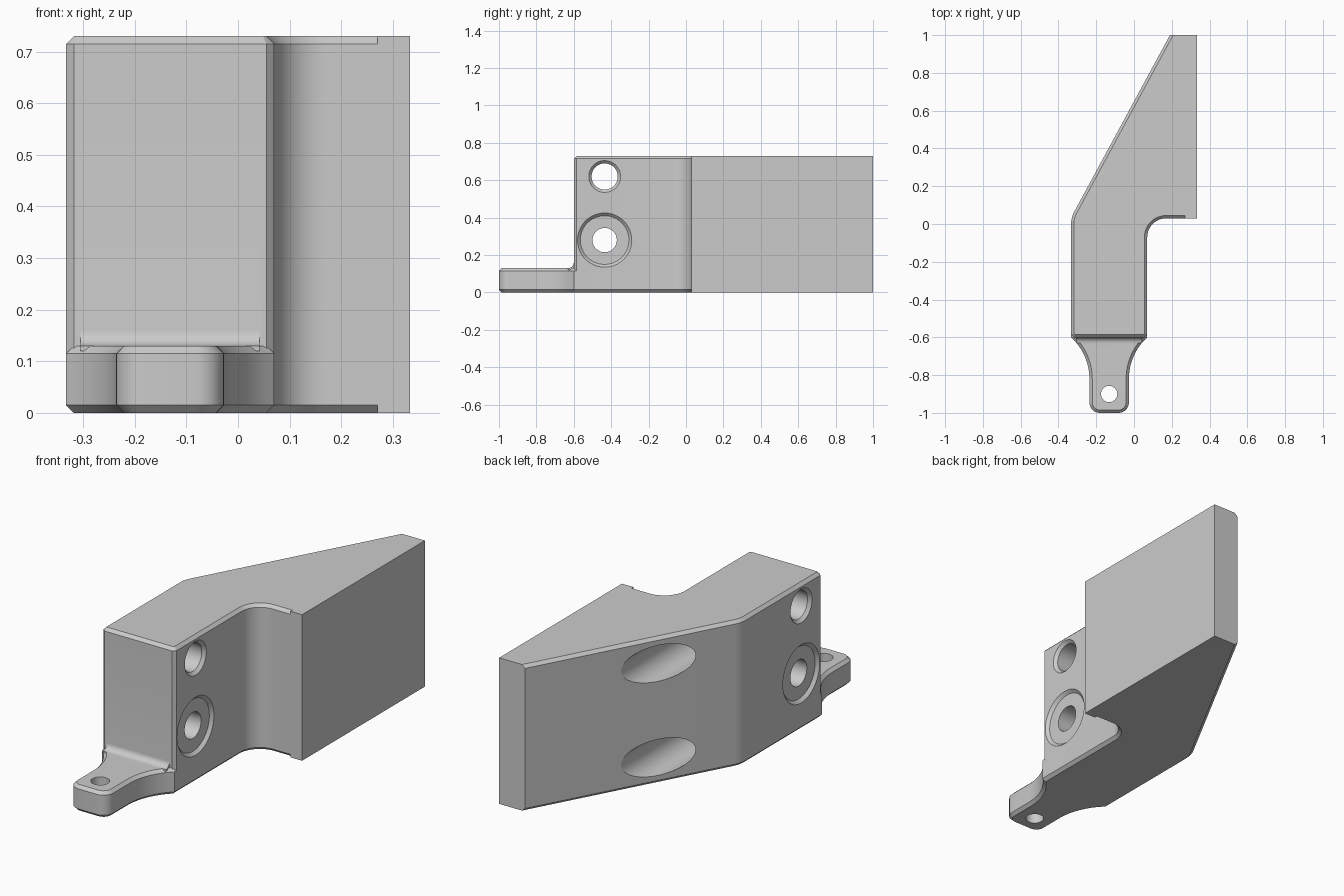
import bpy, bmesh
from math import sin, cos, radians, pi
from mathutils import Vector, Matrix

if "Cube" in bpy.data.objects:
    bpy.data.objects.remove(bpy.data.objects["Cube"])

C = 0.015          # chamfer size
H = 0.73           # body height
MID = -0.1315      # centre line of the shank


def make(name, bm):
    bmesh.ops.remove_doubles(bm, verts=bm.verts, dist=1e-5)
    bmesh.ops.dissolve_degenerate(bm, dist=1e-6, edges=bm.edges)
    bmesh.ops.recalc_face_normals(bm, faces=bm.faces)
    me = bpy.data.meshes.new(name)
    bm.to_mesh(me)
    bm.free()
    ob = bpy.data.objects.new(name, me)
    bpy.context.collection.objects.link(ob)
    return ob


def arc(cx, cy, r, a0, a1, n):
    return [(cx + r * cos(radians(a0 + (a1 - a0) * i / n)),
             cy + r * sin(radians(a0 + (a1 - a0) * i / n))) for i in range(n + 1)]


def inset(pts, offs):
    """Move each edge of a counter-clockwise outline inwards by its own offset."""
    out, n = [], len(pts)
    for i in range(n):
        p = Vector(pts[i])
        d0, d1 = p - Vector(pts[i - 1]), Vector(pts[(i + 1) % n]) - p
        a, b = offs[i - 1], offs[i]
        if d0.length < 1e-6:
            d0, a = d1, b
        if d1.length < 1e-6:
            d1, b = d0, a
        d0.normalize()
        d1.normalize()
        n0, n1 = Vector((-d0.y, d0.x)), Vector((-d1.y, d1.x))
        det = n0.x * n1.y - n0.y * n1.x
        if abs(det) < 1e-4:
            out.append(p + n0 * a)
        else:
            out.append(p + Vector(((a * n1.y - b * n0.y) / det, (b * n0.x - a * n1.x) / det)))
    return out


def skin(bm, rings):
    rings = [[bm.verts.new(v) for v in r] for r in rings]
    n = len(rings[0])
    for r, s in zip(rings, rings[1:]):
        for i in range(n):
            j = (i + 1) % n
            bm.faces.new((r[i], r[j], s[j], s[i]))
    bm.faces.new(rings[0][::-1])
    bm.faces.new(rings[-1])


def prism(name, pts, offs, z0, z1):
    bm = bmesh.new()
    ins = inset(pts, offs)
    skin(bm, [[(p[0], p[1], z) for p in ring] for ring, z in
              ((ins, z0), (pts, z0 + C), (pts, z1 - C), (ins, z1))])
    return make(name, bm)


def lathe(name, profile, axis, at, n=64):
    """Turned cutter: (position along axis, radius) pairs."""
    bm = bmesh.new()
    rings = []
    for t, r in profile:
        ring = []
        for i in range(n):
            u, v = r * cos(2 * pi * i / n), r * sin(2 * pi * i / n)
            p = {'X': (t, u, v), 'Y': (u, t, v), 'Z': (u, v, t)}[axis]
            ring.append(Vector(p) + Vector(at))
        rings.append(ring)
    skin(bm, rings)
    return make(name, bm)


def boolean(ob, other, op):
    m = ob.modifiers.new(op, 'BOOLEAN')
    m.operation, m.object, m.solver = op, other, 'EXACT'
    bpy.context.view_layer.objects.active = ob
    bpy.ops.object.modifier_apply(modifier=m.name)
    bpy.data.objects.remove(other)


# Body: shank, slanted wing and inner fillet
bend = []
for i in range(7):
    t = 1 - i / 6
    a, b, c = Vector((-0.333, 0.0)), Vector((-0.333, 0.035)), Vector((-0.316, 0.066))
    bend.append(tuple(a * (1 - t) ** 2 + b * 2 * t * (1 - t) + c * t * t))
outline = [(0.333, 0.03), (0.333, 1.0), (0.19, 1.0)] + bend + [
    (-0.333, -0.585), (-0.318, -0.6), (0.055, -0.6), (0.07, -0.585)]
outline += arc(0.17, -0.07, 0.1, 180, 90, 12) + [(0.27, 0.03), (0.27, 0.03)]
offs = [0, 0] + [C] * (len(outline) - 4) + [0, 0]
body = prism("bracket_body", outline, offs, 0, H)

# Front tab with flared sides
right = arc(-0.082, -0.945, 0.055, -90, 0, 8) + arc(0.271, -0.82, 0.298, 180, 132.4, 12)
right += [(0.07, -0.585)]
left = [(2 * MID - x, y) for x, y in reversed(right)]
tab_pts = left + right + [(-0.02, -0.5), (-0.24, -0.5)]
tab_offs = [C] * (len(tab_pts) - 3) + [0, 0, 0]
tab = prism("tab", tab_pts, tab_offs, 0, 0.13)

# Small concave blend where the tab meets the body
blend_pts = [(-0.59, 0.12), (-0.59, 0.16)] + arc(-0.63, 0.16, 0.03, 0, -90, 8) + [(-0.63, 0.12)]
blend = prism("blend", blend_pts, [0] * len(blend_pts), -0.305, 0.042)
blend.data.transform(Matrix(((0, 0, 1, 0), (1, 0, 0, 0), (0, 1, 0, 0), (0, 0, 0, 1))))

boolean(body, tab, 'UNION')
boolean(body, blend, 'UNION')

# Cross holes, tab hole and blind bores in the slanted face
L, R, E = -0.318, 0.055, 0.03
cutters = [
    lathe("upper_hole", [(L - E, 0.07 + E), (L, 0.07), (R, 0.07), (R + E, 0.07 + E)],
          'X', (0, -0.435, 0.62)),
    lathe("lower_hole", [(L - E, 0.13 + E), (L, 0.13), (L, 0.065), (R, 0.065),
                         (R, 0.13), (R + E, 0.13 + E)], 'X', (0, -0.435, 0.28)),
    lathe("tab_hole", [(-0.1, 0.043), (0.3, 0.043)], 'Z', (MID, -0.9, 0)),
]
for z in (0.13, 0.60):
    cutters.append(lathe("bore", [(-0.03, 0.09), (1.2, 0.09)], 'Y', (MID, 0, z)))
for c in cutters:
    boolean(body, c, 'DIFFERENCE')

bpy.ops.object.select_all(action='DESELECT')
body.select_set(True)
bpy.context.view_layer.objects.active = body
bpy.ops.object.shade_smooth_by_angle(angle=radians(25))
